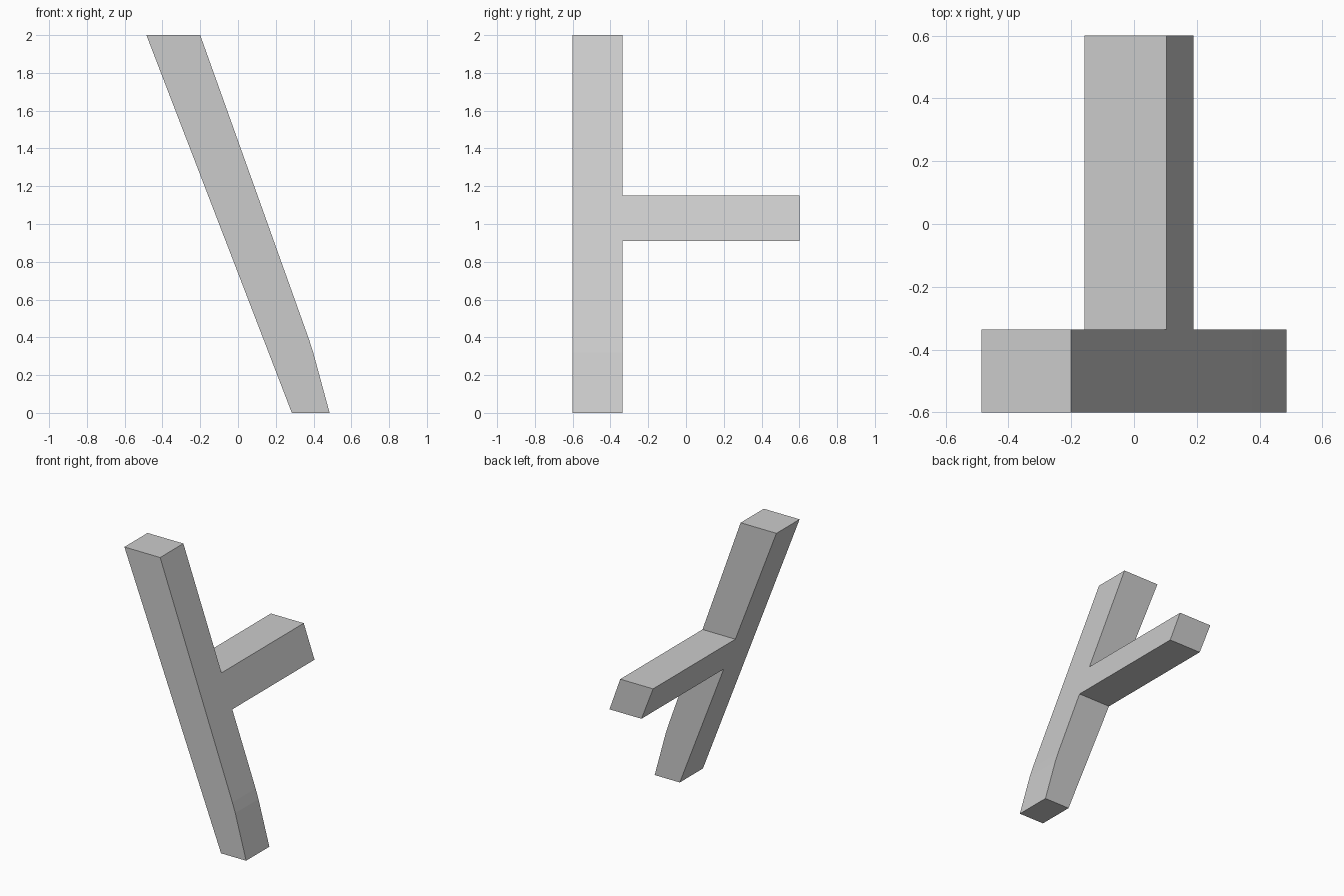
import bpy
import bmesh
from mathutils import Vector

cube = bpy.data.objects.get("Cube")
if cube:
    bpy.data.objects.remove(cube, do_unlink=True)

FRONT, BACK, BRANCH_END = -0.6, -0.336, 0.6
BRANCH_LOW, BRANCH_HIGH = 0.91, 1.15

grey = bpy.data.materials.new("plain_grey")
grey.use_nodes = True
grey.diffuse_color = (0.6, 0.6, 0.6, 1)
grey.node_tree.nodes["Principled BSDF"].inputs["Base Color"].default_value = grey.diffuse_color


def left_edge(z):
    return 0.285 - 0.385 * z


def right_edge(z):
    # straight lean, steepening near the foot
    return min(0.515 - 0.3575 * z, 0.485 - 0.27 * z, 0.499 - 0.315 * z)


def extrude(bm, faces, depth):
    result = bmesh.ops.extrude_face_region(bm, geom=faces)["geom"]
    verts = [g for g in result if isinstance(g, bmesh.types.BMVert)]
    bmesh.ops.translate(bm, verts=verts, vec=Vector((0, depth, 0)))
    bmesh.ops.delete(bm, geom=[f for f in faces if f.is_valid and f in old_caps], context='FACES')
    return [g for g in result if isinstance(g, bmesh.types.BMFace)]


# Leaning post: front profile in bands
bm = bmesh.new()
levels = [0, 0.32, 0.39, BRANCH_LOW, BRANCH_HIGH, 2]
rows = [[bm.verts.new((edge(z), FRONT, z)) for edge in (left_edge, right_edge)] for z in levels]
bands = [bm.faces.new((a[0], a[1], b[1], b[0])) for a, b in zip(rows, rows[1:])]
old_caps = []
back_faces = extrude(bm, bands, BACK - FRONT)

# Branch: pulled out of the band on the back of the post
socket = [f for f in back_faces
          if BRANCH_LOW < f.calc_center_median().z < BRANCH_HIGH]
old_caps = socket
extrude(bm, socket, BRANCH_END - BACK)

bmesh.ops.recalc_face_normals(bm, faces=bm.faces)
mesh = bpy.data.meshes.new("post_with_branch")
bm.to_mesh(mesh)
bm.free()
mesh.materials.append(grey)
bpy.context.collection.objects.link(bpy.data.objects.new("post_with_branch", mesh))
